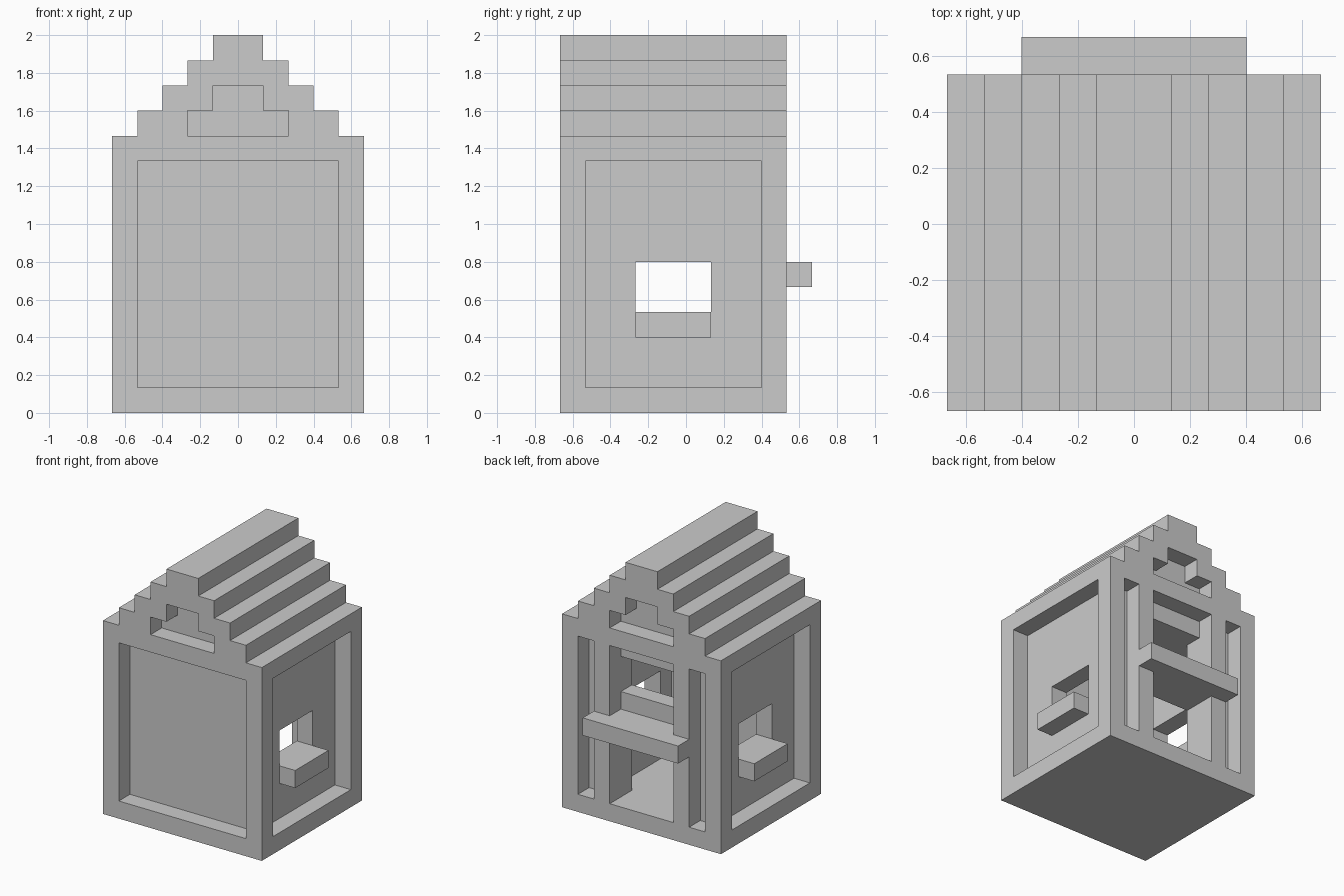
import bpy, bmesh
from mathutils import Vector

if "Cube" in bpy.data.objects:
    bpy.data.objects.remove(bpy.data.objects["Cube"])

U = 2 / 15  # one block of the grid


def finish(name, bm):
    bmesh.ops.remove_doubles(bm, verts=bm.verts, dist=1e-5)
    bmesh.ops.recalc_face_normals(bm, faces=bm.faces)
    bmesh.ops.scale(bm, vec=(U, U, U), verts=bm.verts)
    me = bpy.data.meshes.new(name)
    bm.to_mesh(me)
    bm.free()
    ob = bpy.data.objects.new(name, me)
    bpy.context.collection.objects.link(ob)
    return ob


def extrude(bm, vec):
    ext = bmesh.ops.extrude_face_region(bm, geom=bm.faces[:], use_keep_orig=True)
    moved = [g for g in ext["geom"] if isinstance(g, bmesh.types.BMVert)]
    bmesh.ops.translate(bm, vec=Vector(vec), verts=moved)


def prism(name, pts, y0, y1):
    """Extrude an x-z outline along y."""
    bm = bmesh.new()
    bm.faces.new([bm.verts.new((x, y0, z)) for x, z in pts])
    extrude(bm, (0, y1 - y0, 0))
    return finish(name, bm)


def box(name, x0, x1, y0, y1, z0, z1):
    return prism(name, [(x0, z0), (x1, z0), (x1, z1), (x0, z1)], y0, y1)


def window_wall(name, x0, x1, outer, hole):
    """Wall in the y-z plane with a rectangular opening."""
    bm = bmesh.new()

    def loop(y0, y1, z0, z1):
        return [bm.verts.new((x0, y, z)) for y, z in
                ((y0, z0), (y1, z0), (y1, z1), (y0, z1))]
    a, b = loop(*outer), loop(*hole)
    for i in range(4):
        j = (i + 1) % 4
        bm.faces.new((a[i], a[j], b[j], b[i]))
    extrude(bm, (x1 - x0, 0, 0))
    return finish(name, bm)


def stairs(half_width, z, steps):
    """Right half of a stepped outline, then its mirror image."""
    right = []
    for i in range(steps):
        right += [(half_width - i, z + i), (half_width - i, z + i + 1)]
    return right + [(-x, zz) for x, zz in reversed(right)]


# Floor slab, eaves slab and inner ceiling
box("floor", -5, 5, -5, 4, 0, 1)
box("eaves_slab", -5, 5, -5, 4, 10, 11)
box("ceiling", -3, 3, -3, 2, 9, 10)

# Corner posts, door posts, side walls with windows and sills
for side, s in (("right", 1), ("left", -1)):
    def sx(a, b):
        return sorted((s * a, s * b))
    box(f"front_corner_post_{side}", *sx(4, 5), -5, -4, 1, 10)
    box(f"back_corner_post_{side}", *sx(4, 5), 3, 4, 1, 10)
    box(f"door_post_{side}", *sx(2, 3), 3, 4, 1, 10)
    window_wall(f"side_wall_{side}", *sx(3, 4), (-3, 2, 1, 10), (-2, 1, 4, 6))
    box(f"window_sill_{side}", *sx(4, 5), -2, 1, 3, 4)

# Recessed front wall, and back wall with doorway
box("front_wall", -4, 4, -4, -3, 1, 10)
prism("back_wall", [(-4, 1), (-2, 1), (-2, 9), (2, 9), (2, 1), (4, 1),
                    (4, 10), (-4, 10)], 2, 3)

# Counter across the doorway with a raised inner ledge
box("counter_shelf", -3, 3, 4, 5, 5, 6)
prism_pts = [(-2, 5), (2, 5), (2, 6), (-2, 6)]
prism("counter_inner", prism_pts, 3, 4)
box("counter_ledge", -2, 2, 2, 3, 5, 7)

# Stepped roof, with a stepped niche in each gable
roof = stairs(4, 11, 4)
niche = stairs(2, 11, 2)
prism("roof", roof, -4, 3)
for name, y in (("front_gable", -5), ("back_gable", 3)):
    prism(name, roof + niche[::-1], y, y + 1)
